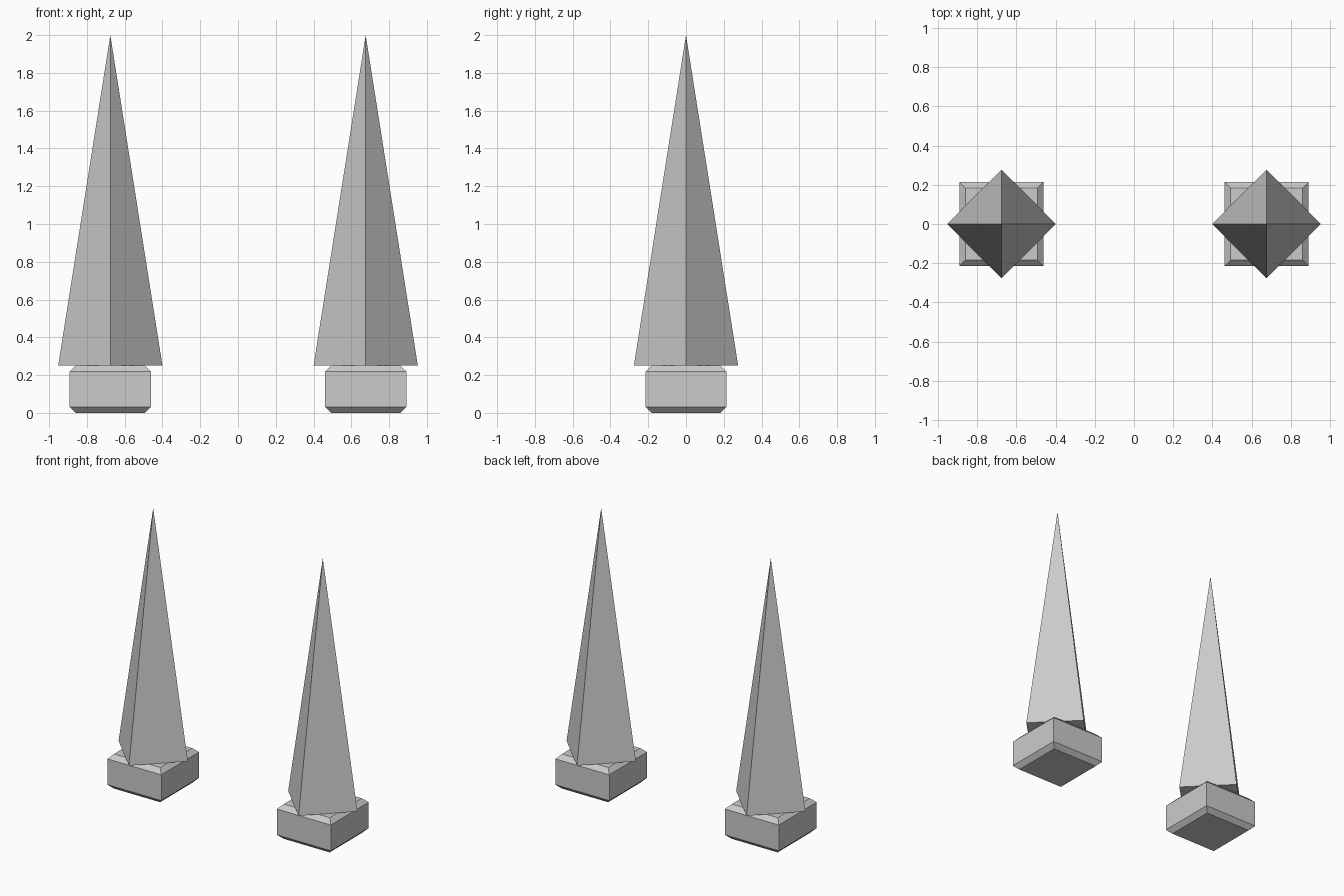
import bpy, bmesh
from math import pi
from mathutils import Matrix

if "Cube" in bpy.data.objects:
    bpy.data.objects.remove(bpy.data.objects["Cube"])

X = 0.676        # spacing of the two spikes from centre
BASE_H = 0.25    # plinth height
HALF = 0.215     # plinth half width


def finish(bm, name):
    mesh = bpy.data.meshes.new(name)
    bm.to_mesh(mesh)
    bm.free()
    obj = bpy.data.objects.new(name, mesh)
    bpy.context.collection.objects.link(obj)


def plinth(name, x):
    # square block, chamfered on the top and bottom rims only
    bm = bmesh.new()
    bmesh.ops.create_cube(bm, size=1, matrix=Matrix.Translation((x, 0, BASE_H / 2))
                          @ Matrix.Diagonal((2 * HALF, 2 * HALF, BASE_H, 1)))
    rims = [e for e in bm.edges if abs(e.verts[0].co.z - e.verts[1].co.z) < 1e-4]
    bmesh.ops.bevel(bm, geom=rims, offset=0.032, offset_type='OFFSET',
                    segments=1, profile=0.5, affect='EDGES')
    finish(bm, name)


def spike(name, x):
    # four-sided pyramid turned 45 degrees to the plinth
    bm = bmesh.new()
    h, r = 2 - BASE_H, 0.276
    ring = [bm.verts.new((x + dx * r, dy * r, BASE_H))
            for dx, dy in ((1, 0), (0, 1), (-1, 0), (0, -1))]
    tip = bm.verts.new((x, 0, BASE_H + h))
    bm.faces.new(ring[::-1])
    for i in range(4):
        bm.faces.new((ring[i], ring[(i + 1) % 4], tip))
    finish(bm, name)


for side, sx in (("left", -X), ("right", X)):
    plinth(f"{side}_plinth", sx)
    spike(f"{side}_spike", sx)
